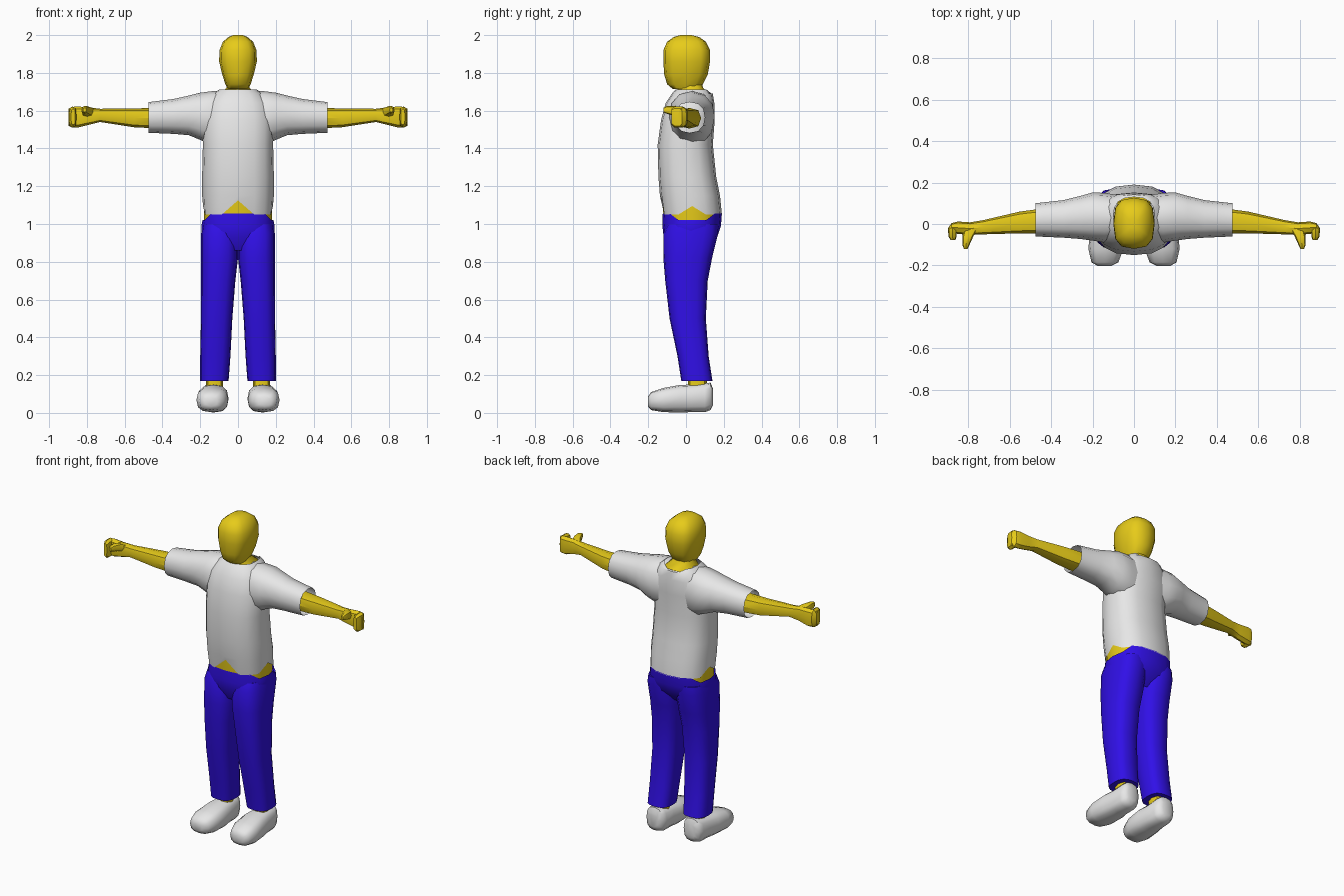
import bpy, bmesh, math
from mathutils import Vector

cube = bpy.data.objects.get("Cube")
if cube:
    bpy.data.objects.remove(cube, do_unlink=True)


def material(name, color):
    mat = bpy.data.materials.new(name)
    mat.use_nodes = True
    mat.diffuse_color = (*color, 1)
    mat.node_tree.nodes["Principled BSDF"].inputs["Base Color"].default_value = (*color, 1)
    return mat


skin = material("yellow skin", (0.8, 0.6, 0.01))
cloth = material("white cloth", (0.8, 0.8, 0.8))
denim = material("blue denim", (0.03, 0.005, 0.8))

# Order in which (along, across, up) map to x, y, z for each loft axis
AXES = {"x": (0, 1, 2), "y": (1, 0, 2), "z": (2, 0, 1)}


def loft(name, axis, rings, mat, sides=16, power=2.5, caps=True, mirror=False,
         adjust=None, angle=50):
    """Skin rounded sections; each ring is (position, min a, max a, min b, max b)."""
    bm = bmesh.new()
    along, a_axis, b_axis = AXES[axis]
    loops = []
    for r, (pos, a0, a1, b0, b1) in enumerate(rings):
        loop = []
        for i in range(sides):
            t = math.tau * i / sides
            c, s = math.cos(t), math.sin(t)
            co = Vector()
            co[along] = pos
            co[a_axis] = (a0 + a1) / 2 + (a1 - a0) / 2 * math.copysign(abs(c) ** (2 / power), c)
            co[b_axis] = (b0 + b1) / 2 + (b1 - b0) / 2 * math.copysign(abs(s) ** (2 / power), s)
            if adjust:
                adjust(r, i, co)
            loop.append(bm.verts.new(co))
        loops.append(loop)
    for low, high in zip(loops, loops[1:]):
        for i in range(sides):
            j = (i + 1) % sides
            bm.faces.new((low[i], low[j], high[j], high[i]))
    if caps:
        bm.faces.new(loops[0])
        bm.faces.new(loops[-1])
    bmesh.ops.recalc_face_normals(bm, faces=bm.faces)
    mesh = bpy.data.meshes.new(name)
    bm.to_mesh(mesh)
    bm.free()
    mesh.materials.append(mat)
    obj = bpy.data.objects.new(name, mesh)
    bpy.context.collection.objects.link(obj)
    if mirror:
        obj.modifiers.new("Mirror", "MIRROR")
    bpy.ops.object.select_all(action="DESELECT")
    obj.select_set(True)
    bpy.context.view_layer.objects.active = obj
    bpy.ops.object.shade_smooth_by_angle(angle=math.radians(angle))
    return obj


def centred(*rings):
    """Rings symmetric in x: (z, half width, min y, max y)."""
    return [(z, -w, w, y0, y1) for z, w, y0, y1 in rings]


# Head and neck
loft("head", "z", centred(
    (1.715, .055, -.07, .06), (1.74, .067, -.1, .09), (1.79, .083, -.115, .115),
    (1.86, .1, -.12, .127), (1.92, .098, -.12, .127), (1.965, .08, -.1, .105),
    (1.99, .05, -.065, .07), (2, .025, -.03, .03)), skin, sides=12, power=2.8)
loft("neck", "z", centred(
    (1.6, .12, -.06, .12), (1.69, .095, -.05, .125),
    (1.72, .062, -.045, .09), (1.78, .055, -.045, .08)), skin, sides=12)


# Shirt body, with a notched hem at the front and sides and a dipped back collar
def shirt_edges(ring, i, co):
    if ring == 0 and i == 12:
        co.z += .075
    elif ring == 0 and i in (0, 8):
        co.z += .045
    elif ring == 7 and i in (3, 4, 5):
        co.z -= .02


loft("shirt_body", "z", centred(
    (1.05, .185, -.125, .19), (1.15, .19, -.138, .18), (1.25, .19, -.146, .16),
    (1.42, .186, -.15, .142), (1.55, .19, -.132, .152), (1.64, .17, -.108, .15),
    (1.69, .13, -.075, .142), (1.712, .1, -.055, .13)), cloth, caps=False,
    adjust=shirt_edges)
loft("sleeves", "x", [
    (.08, -.07, .14, 1.42, 1.705), (.14, -.09, .15, 1.42, 1.703),
    (.2, -.08, .152, 1.445, 1.695), (.26, -.072, .135, 1.47, 1.68),
    (.34, -.066, .115, 1.477, 1.662), (.475, -.06, .1, 1.483, 1.645)],
    cloth, sides=12, power=2.3, caps=False, mirror=True)

# Bare waist showing through the notches
loft("waist", "z", centred((.96, .178, -.112, .175), (1.05, .181, -.12, .184),
                           (1.16, .181, -.125, .17)), skin)


# Trousers: the waistband dips at the sides
def waistband(ring, i, co):
    if ring == 0 and i in (0, 1, 7, 8, 9, 15):
        co.z -= .035


loft("trouser_hips", "z", centred(
    (1.055, .188, -.123, .19), (.99, .194, -.125, .185),
    (.93, .19, -.118, .165), (.86, .15, -.08, .1)), denim, caps=False, adjust=waistband)
loft("trouser_legs", "z", [
    (.17, .05, .2, -.025, .14), (.3, .04, .2, -.045, .12), (.5, .03, .196, -.087, .105),
    (.7, .014, .196, -.11, .115), (.82, 0, .196, -.12, .138),
    (.95, 0, .195, -.12, .17), (1, .01, .185, -.1, .17)],
    denim, power=2.7, mirror=True)

# Arms and curled hands
loft("arms", "x", [
    (.4, -.045, .08, 1.505, 1.615), (.55, -.045, .06, 1.512, 1.612),
    (.73, -.05, .018, 1.54, 1.61), (.79, -.052, .008, 1.525, 1.618),
    (.85, -.048, .012, 1.51, 1.622), (.88, -.04, .004, 1.512, 1.62),
    (.897, -.04, -.02, 1.52, 1.61)], skin, sides=8, power=2.6, mirror=True, angle=35)
loft("fingers", "y", [
    (-.078, .862, .884, 1.525, 1.61), (-.06, .855, .895, 1.51, 1.622),
    (-.02, .855, .897, 1.51, 1.622)], skin, sides=8, power=3.5, mirror=True, angle=35)
loft("thumbs", "y", [
    (-.12, .803, .82, 1.592, 1.615), (-.1, .793, .828, 1.583, 1.625),
    (-.06, .775, .828, 1.572, 1.625), (-.02, .75, .82, 1.56, 1.615)],
    skin, sides=8, mirror=True, angle=35)

# Ankles and shoes
loft("ankles", "z", [(.1, .08, .17, .01, .11), (.25, .08, .17, .01, .11)],
     skin, sides=8, mirror=True)
loft("shoes", "y", [
    (-.202, .11, .175, .035, .085), (-.185, .075, .205, .015, .11),
    (-.12, .052, .22, .004, .132), (-.03, .05, .212, .002, .148),
    (.03, .06, .2, .004, .15), (.1, .062, .195, .004, .158), (.13, .075, .185, .015, .16),
    (.142, .1, .16, .04, .13)], cloth, sides=12, power=2.7, mirror=True)
